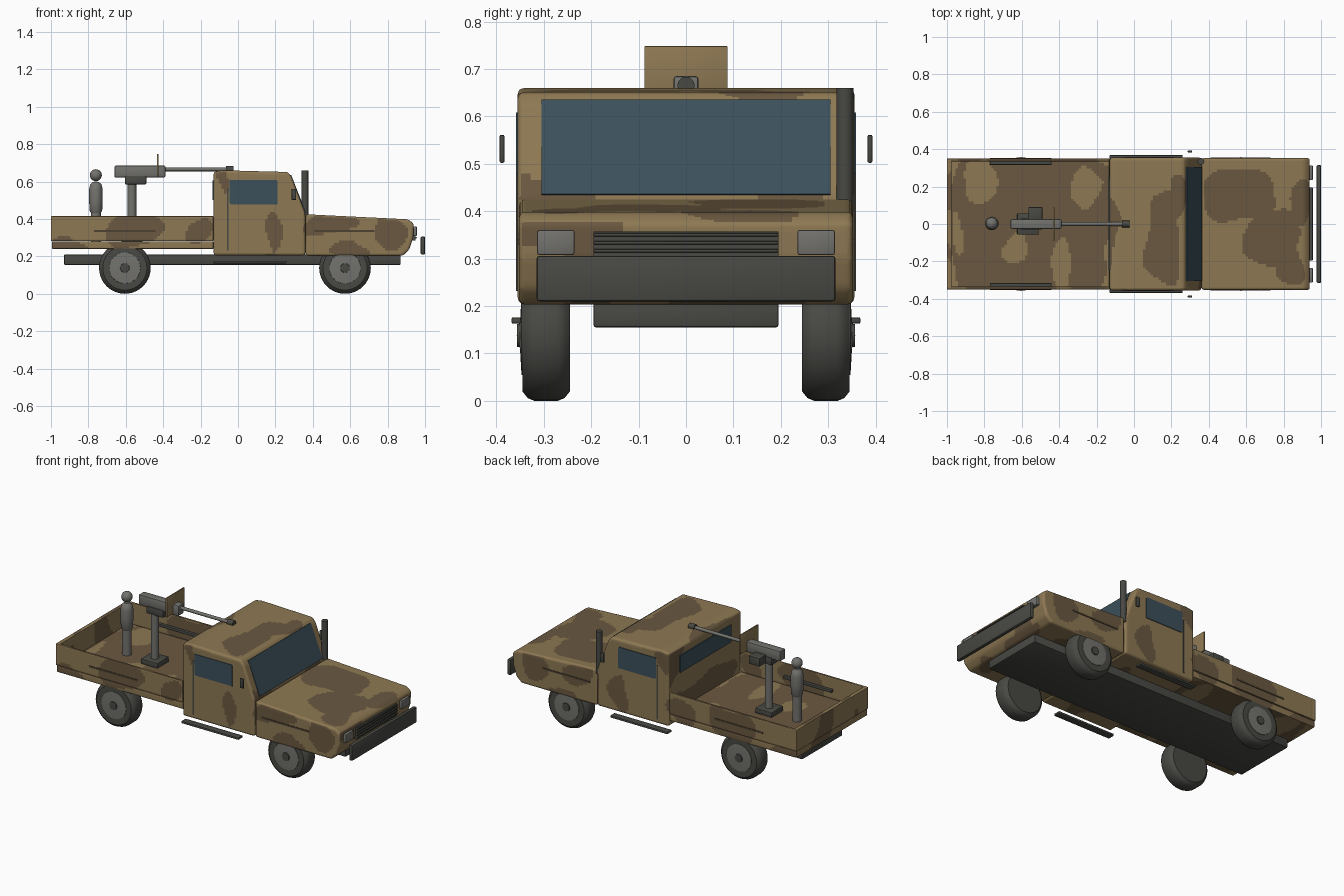
import bpy, bmesh, math
from mathutils import Vector, noise

if "Cube" in bpy.data.objects:
    bpy.data.objects.remove(bpy.data.objects["Cube"])


def material(name, rgb):
    m = bpy.data.materials.new(name)
    m.diffuse_color = (*rgb, 1)
    m.use_nodes = True
    m.node_tree.nodes["Principled BSDF"].inputs["Base Color"].default_value = m.diffuse_color
    return m


TAN = material("tan", (0.27, 0.19, 0.087))
BROWN = material("brown", (0.145, 0.098, 0.052))
SEAM = material("dark brown", (0.075, 0.055, 0.032))
DARK = material("dark grey", (0.065, 0.067, 0.058))
GREY = material("mid grey", (0.17, 0.168, 0.155))
GLASS = material("glass blue", (0.045, 0.08, 0.105))

# Camouflage patches: (u, v, radius u, radius v, is brown); later ones win
TOP = [(-0.56, 0, 0.46, 0.6, 1), (-0.84, 0.23, 0.08, 0.13, 0), (-0.62, -0.14, 0.07, 0.08, 0),
       (-0.40, -0.22, 0.06, 0.12, 0), (-0.26, 0.2, 0.08, 0.12, 0), (-0.95, -0.05, 0.04, 0.1, 0),
       (0.15, -0.1, 0.08, 0.27, 1), (0.22, 0.15, 0.06, 0.12, 1),
       (0.55, 0.17, 0.18, 0.13, 1), (0.72, -0.05, 0.16, 0.15, 1), (0.82, -0.22, 0.08, 0.1, 1),
       (0.88, 0.12, 0.06, 0.14, 1)]
SIDE = [(-0.93, 0.26, 0.12, 0.04, 1), (-0.58, 0.34, 0.17, 0.09, 1), (-0.36, 0.33, 0.04, 0.1, 0),
        (-0.22, 0.32, 0.08, 0.08, 1), (0.2, 0.33, 0.055, 0.12, 1), (-0.1, 0.6, 0.03, 0.07, 1),
        (0.5, 0.37, 0.14, 0.06, 1), (0.8, 0.33, 0.08, 0.08, 1), (0.6, 0.22, 0.1, 0.04, 1)]


def is_brown(co, n):
    w = co + noise.noise_vector(co * 5) * 0.07
    if abs(n.x) > 0.75 and abs(n.z) < 0.6:
        return noise.noise(co * 4 + Vector((3, 1, 7))) > 0.12
    flat = abs(n.z) > 0.6
    u, v = w.x, (w.y if flat else w.z)
    brown = 0
    for a, b, ra, rb, kind in (TOP if flat else SIDE):
        if ((u - a) / ra) ** 2 + ((v - b) / rb) ** 2 < 1:
            brown = kind
    return bool(brown)


def finish(name, bm, mats):
    bmesh.ops.recalc_face_normals(bm, faces=bm.faces[:])
    for f in bm.faces:
        f.smooth = True
    for e in bm.edges:
        e.smooth = e.calc_face_angle(0) < math.radians(35)
    me = bpy.data.meshes.new(name)
    bm.to_mesh(me)
    bm.free()
    for m in mats:
        me.materials.append(m)
    ob = bpy.data.objects.new(name, me)
    bpy.context.collection.objects.link(ob)
    return ob


def prism(name, pts, y0, y1, mat, bevel=0.0, seg=2, camo=False):
    """Extrude an x-z outline from y0 to y1; camo cuts it into a grid of coloured cells."""
    bm = bmesh.new()
    a = [bm.verts.new((x, y0, z)) for x, z in pts]
    b = [bm.verts.new((x, y1, z)) for x, z in pts]
    bm.faces.new(a)
    bm.faces.new(b[::-1])
    for i in range(len(pts)):
        j = (i + 1) % len(pts)
        bm.faces.new((a[i], b[i], b[j], a[j]))
    bmesh.ops.recalc_face_normals(bm, faces=bm.faces[:])
    if bevel:
        bmesh.ops.bevel(bm, geom=bm.edges[:], offset=bevel, segments=seg, profile=0.5,
                        affect='EDGES', clamp_overlap=True)
    if not camo:
        return finish(name, bm, [mat])
    step = 0.0137
    for ax in range(3):
        lo = min(v.co[ax] for v in bm.verts)
        hi = max(v.co[ax] for v in bm.verts)
        no = Vector((ax == 0, ax == 1, ax == 2))
        for k in range(1, int((hi - lo) / step) + 1):
            bmesh.ops.bisect_plane(bm, geom=bm.verts[:] + bm.edges[:] + bm.faces[:], dist=1e-5,
                                   plane_co=no * (lo + k * step), plane_no=no)
    bm.normal_update()
    for f in bm.faces:
        f.material_index = int(is_brown(f.calc_center_median(), f.normal))
    return finish(name, bm, [TAN, BROWN])


def box(name, x, y, z, mat, bevel=0.0, camo=False):
    pts = [(x[0], z[0]), (x[1], z[0]), (x[1], z[1]), (x[0], z[1])]
    return prism(name, pts, y[0], y[1], mat, bevel, 2, camo)


def lathe(name, prof, centre, axis, mat, n=32):
    """Turn (radius, offset) points around the given axis through centre."""
    bm = bmesh.new()
    d = Vector(axis)
    p = Vector((0, 0, 1)) if abs(d.z) < 0.5 else Vector((1, 0, 0))
    q = d.cross(p)
    rings = []
    for r, t in prof:
        ang = [2 * math.pi * i / n for i in range(n)]
        rings.append([bm.verts.new(Vector(centre) + d * t + (p * math.cos(g) + q * math.sin(g)) * r)
                      for g in ang])
    for s, t in zip(rings, rings[1:]):
        for i in range(n):
            bm.faces.new((s[i], s[(i + 1) % n], t[(i + 1) % n], t[i]))
    bm.faces.new(rings[0])
    bm.faces.new(rings[-1][::-1])
    bmesh.ops.remove_doubles(bm, verts=bm.verts[:], dist=1e-5)
    return finish(name, bm, [mat])


def rod(name, r, t0, t1, centre, axis, mat, n=24):
    return lathe(name, [(r, t0), (r, t1)], centre, axis, mat, n)


# Chassis and body shells
box("chassis", (-0.93, 0.87), (-0.195, 0.195), (0.155, 0.21), DARK, 0.005)
prism("cab", [(-0.13, 0.205), (-0.13, 0.652), (-0.08, 0.66), (0.265, 0.651), (0.287, 0.625),
              (0.36, 0.43), (0.36, 0.205)], -0.355, 0.355, TAN, 0.013, 3, True)
prism("hood", [(0.362, 0.203), (0.362, 0.425), (0.91, 0.398), (0.94, 0.375), (0.937, 0.30),
               (0.915, 0.235), (0.88, 0.203)], -0.352, 0.352, TAN, 0.012, 3, True)

# Open cargo bed
box("bed_floor", (-0.995, -0.132), (-0.346, 0.346), (0.24, 0.28), TAN, 0.004, True)
box("tailgate", (-1.0, -0.975), (-0.35, 0.35), (0.282, 0.415), TAN, 0.004, True)

# Windows
prism("windshield", [(0.275, 0.632), (0.284, 0.636), (0.363, 0.436), (0.354, 0.432)],
      -0.305, 0.305, GLASS)
box("rear_window", (-0.137, -0.128), (-0.25, 0.25), (0.5, 0.605), GLASS)

# Front end
box("grille", (0.93, 0.948), (-0.195, 0.195), (0.285, 0.357), DARK)
for i in range(4):
    z = 0.296 + i * 0.017
    box("grille_slat", (0.94, 0.956), (-0.195, 0.195), (z, z + 0.007), DARK, 0.002)
box("front_bumper", (0.977, 1.0), (-0.315, 0.315), (0.21, 0.306), DARK, 0.006)

# Parts that repeat on both sides
for s in (-1, 1):
    def sided(a, b):
        return tuple(sorted((s * a, s * b)))
    box("bed_side", (-0.98, -0.132), sided(0.335, 0.35), (0.282, 0.415), TAN, 0.004, True)
    box("bed_inner_rail", (-0.77, -0.44), sided(0.316, 0.336), (0.328, 0.345), DARK, 0.003)
    box("bed_crease", (-0.77, -0.44), sided(0.349, 0.353), (0.331, 0.341), SEAM)
    box("hood_crease", (0.41, 0.73), sided(0.351, 0.355), (0.33, 0.34), SEAM)
    y0, y1 = sided(0.352, 0.359)
    prism("side_window", [(-0.045, 0.485), (-0.038, 0.478), (0.212, 0.478), (0.212, 0.602),
                          (0.205, 0.608), (-0.045, 0.608)], y0, y1, GLASS)
    box("door_seam", (-0.059, -0.05), sided(0.352, 0.359), (0.232, 0.565), DARK)
    box("mirror", (0.287, 0.311), sided(0.383, 0.393), (0.502, 0.561), DARK, 0.003)
    box("running_board", (-0.13, 0.26), sided(0.325, 0.368), (0.163, 0.176), DARK, 0.003)
    box("headlight", (0.925, 0.956), sided(0.235, 0.314), (0.308, 0.36), GREY, 0.004)
    for x in (-0.605, 0.572):
        c = (x, 0, 0.138)
        ax = (0, s, 0)
        lathe("tyre", [(0, 0.245), (0.118, 0.245), (0.132, 0.256), (0.138, 0.27), (0.138, 0.32),
                       (0.132, 0.334), (0.118, 0.345), (0, 0.345)], c, ax, DARK, 40)
        lathe("wheel_disc", [(0, 0.34), (0.085, 0.34), (0.083, 0.347), (0.03, 0.35), (0, 0.35)],
              c, ax, GREY)
        lathe("hub_cap", [(0, 0.345), (0.026, 0.345), (0.024, 0.356), (0, 0.357)], c, ax, DARK, 20)

# Air intake pipe on one side only
rod("intake_pipe", 0.018, 0.40, 0.66, (0.358, 0.335, 0), (0, 0, 1), DARK)

# Mounted gun
box("mount_base", (-0.625, -0.51), (-0.057, 0.057), (0.278, 0.31), DARK, 0.005)
rod("mount_post", 0.023, 0.30, 0.6, (-0.567, 0, 0), (0, 0, 1), GREY)
box("gun_cradle", (-0.605, -0.49), (-0.03, 0.03), (0.585, 0.63), DARK, 0.005)
box("ammunition_box", (-0.565, -0.49), (0.022, 0.09), (0.59, 0.64), DARK, 0.004)
box("gun_receiver", (-0.66, -0.388), (-0.026, 0.026), (0.622, 0.685), GREY, 0.006)
rod("gun_barrel", 0.01, -0.39, -0.05, (0, 0, 0.665), (1, 0, 0), GREY)
rod("gun_muzzle", 0.018, -0.065, -0.025, (0, 0, 0.665), (1, 0, 0), DARK)
box("gun_shield", (-0.433, -0.424), (-0.088, 0.088), (0.628, 0.748), TAN, 0.002)

# Standing gunner figure
at = (-0.76, 0.003, 0)
rod("gunner_legs", 0.027, 0.278, 0.44, at, (0, 0, 1), GREY)
lathe("gunner_torso", [(0, 0.425), (0.024, 0.428), (0.034, 0.445), (0.036, 0.50), (0.036, 0.56),
                       (0.03, 0.585), (0.016, 0.598), (0, 0.60)], at, (0, 0, 1), GREY)
lathe("gunner_head", [(0.032 * math.sin(math.pi * i / 12), 0.634 - 0.032 * math.cos(math.pi * i / 12))
                      for i in range(13)], at, (0, 0, 1), GREY, 24)
